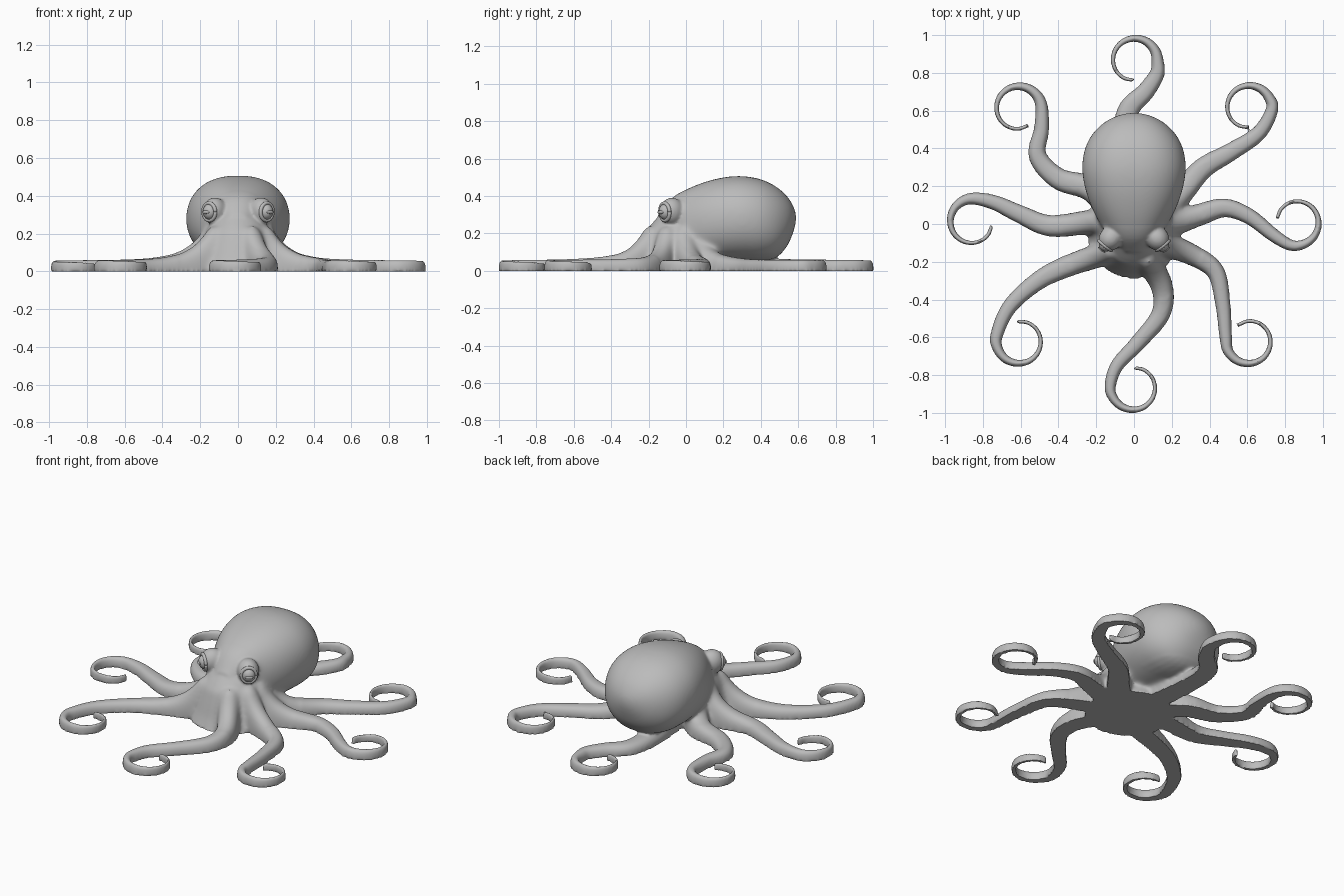
import bpy, bmesh, math
from mathutils import Vector

cube = bpy.data.objects.get("Cube")
if cube:
    bpy.data.objects.remove(cube)

grey = bpy.data.materials.new("plain grey")
grey.use_nodes = True
grey.diffuse_color = (0.5, 0.5, 0.5, 1)
grey.node_tree.nodes["Principled BSDF"].inputs["Base Color"].default_value = (0.5, 0.5, 0.5, 1)


def finish(bm, name):
    """Turn a bmesh into a smooth grey object."""
    bmesh.ops.recalc_face_normals(bm, faces=bm.faces)
    mesh = bpy.data.meshes.new(name)
    bm.to_mesh(mesh)
    bm.free()
    mesh.materials.append(grey)
    mesh.shade_smooth()
    obj = bpy.data.objects.new(name, mesh)
    bpy.context.collection.objects.link(obj)
    return obj


def loft(bm, rings):
    """Skin closed rings of points and cap both ends."""
    loops = [[bm.verts.new(p) for p in ring] for ring in rings]
    n = len(loops[0])
    for a, b in zip(loops, loops[1:]):
        for i in range(n):
            j = (i + 1) % n
            bm.faces.new((a[i], a[j], b[j], b[i]))
    bm.faces.new(loops[0])
    bm.faces.new(loops[-1])


def spline(pts, steps):
    """Catmull-Rom curve through the points."""
    p = [pts[0] * 2 - pts[1]] + pts + [pts[-1] * 2 - pts[-2]]
    out = []
    for a, b, c, d in zip(p, p[1:], p[2:], p[3:]):
        for k in range(steps):
            t = k / steps
            out.append((b * 2 + (c - a) * t + (a * 2 - b * 5 + c * 4 - d) * t * t
                        + (b * 3 - a - c * 3 + d) * t ** 3) / 2)
    return out + [pts[-1]]


def power(v, e):
    return math.copysign(abs(v) ** e, v)


HUB = Vector((0, -0.05))
bm = bmesh.new()

# Mantle: sections along y as (y, half width, top, bottom)
mantle = [(-0.15, 0.07, 0.30, 0.12), (-0.08, 0.13, 0.385, 0.06), (0, 0.18, 0.435, 0.05),
          (0.1, 0.23, 0.475, 0.05), (0.2, 0.262, 0.5, 0.05), (0.3, 0.275, 0.507, 0.05),
          (0.4, 0.26, 0.49, 0.05), (0.48, 0.218, 0.452, 0.07), (0.54, 0.155, 0.40, 0.13),
          (0.575, 0.085, 0.345, 0.21), (0.59, 0.02, 0.30, 0.27)]
rings = []
for s in spline([Vector(m) for m in mantle], 4):
    y, w, top, low = s
    ring = []
    for i in range(40):
        a = math.tau * i / 40
        ring.append((w * power(math.cos(a), 0.85), y,
                     (top + low) / 2 + (top - low) / 2 * power(math.sin(a), 0.95)))
    rings.append(ring)
loft(bm, rings)

# Neck flaring down into the web: (z, radius, centre y)
neck = [(0, 0.25, -0.04), (0.06, 0.225, -0.04), (0.13, 0.195, -0.05),
        (0.21, 0.17, -0.05), (0.3, 0.13, -0.01), (0.36, 0.09, 0.03)]
loft(bm, [[(r * math.cos(math.tau * i / 40), c + r * math.sin(math.tau * i / 40), z)
           for i in range(40)] for z, r, c in neck])

# Arms: path points, then curl (centre x, y, start and end degrees)
arms = [
    ([(0.08, -0.2), (0.15, -0.34), (0.14, -0.48), (0.02, -0.63), (-0.09, -0.75)], (0, -0.865, 178, 450)),
    ([(0.14, -0.1), (0.3, -0.16), (0.43, -0.25), (0.47, -0.42)], (0.61, -0.62, 170, 487)),
    ([(-0.12, -0.14), (-0.37, -0.23), (-0.52, -0.31), (-0.66, -0.44)], (-0.605, -0.62, 165, 460)),
    ([(-0.2, 0.01), (-0.44, -0.01), (-0.6, 0.05), (-0.73, 0.11)], (-0.855, 0.01, 80, 350)),
    ([(-0.22, 0.18), (-0.4, 0.24), (-0.51, 0.36), (-0.49, 0.5)], (-0.615, 0.61, 5, 303)),
    ([(-0.05, 0.42), (-0.03, 0.6), (0.06, 0.7), (0.12, 0.79)], (0, 0.865, -5, 270)),
    ([(0.22, 0.13), (0.36, 0.29), (0.51, 0.38), (0.66, 0.48)], (0.605, 0.615, -5, 272)),
    ([(0.2, 0), (0.35, 0.05), (0.48, 0.085), (0.61, 0.04), (0.74, -0.06)], (0.86, 0.01, 255, 530)),
]
for points, (cx, cy, start, end) in arms:
    path = [HUB.lerp(Vector(points[0]), 0.3)] + [Vector(p) for p in points]
    for k in range(10):
        a = math.radians(start + (end - start) * k / 9)
        r = 0.126 - 0.022 * k / 9
        path.append(Vector((cx + r * math.cos(a), cy + r * math.sin(a))))
    path = spline(path, 8)
    rings = []
    for i, p in enumerate(path):
        t = i / (len(path) - 1)
        tangent = path[min(i + 1, len(path) - 1)] - path[max(i - 1, 0)]
        side = Vector((-tangent.y, tangent.x)).normalized()
        # the curl takes up most samples, so taper faster at the start
        w = 0.01 + 0.068 * (1 - t) ** 2.4
        dist = (p - HUB).length
        h = min(0.06 - 0.018 * t ** 3 + 0.09 * math.exp((0.25 - dist) / 0.1), 0.24)
        ring = []
        for j in range(17):
            a = math.pi * j / 16
            q = p + side * w * power(math.cos(a), 0.8)
            ring.append((q.x, q.y, h * math.sin(a) ** 0.7))
        rings.append(ring)
    loft(bm, rings)


def eye_frame(s):
    """Centre and rotation of an eye, with local z looking outward."""
    look = Vector((0.62 * s, -0.78, -0.06))
    return Vector((0.122 * s, -0.075, 0.318)), look.to_track_quat('Z', 'Y')


# Eye bulges
for s in (-1, 1):
    centre, turn = eye_frame(s)
    ball = bmesh.ops.create_icosphere(bm, subdivisions=4, radius=1)["verts"]
    for v in ball:
        v.co = centre + turn @ Vector((v.co.x * 0.062, v.co.y * 0.073, v.co.z * 0.07))

# Fuse everything into one skin
rough = finish(bm, "rough_body")
remesh = rough.modifiers.new("fuse", 'REMESH')
remesh.mode = 'VOXEL'
remesh.voxel_size = 0.008
fused = bpy.data.meshes.new_from_object(
    rough.evaluated_get(bpy.context.evaluated_depsgraph_get()))
bpy.data.objects.remove(rough)
bm = bmesh.new()
bm.from_mesh(fused)

# Soften the joins near the body strongly, the arms lightly
upper = [v for v in bm.verts if v.co.z > 0.012]
joins = [v for v in upper if (v.co.xy - HUB).length < 0.38 or (v.co.z > 0.1)]
joins = [v for v in joins if v.co.y > -0.02 or v.co.z < 0.24]
for group, times in ((joins, 25), (upper, 4)):
    for _ in range(times):
        bmesh.ops.smooth_vert(bm, verts=group, factor=0.5,
                              use_axis_x=True, use_axis_y=True, use_axis_z=True)
body = finish(bm, "body_and_arms")
bpy.context.view_layer.objects.active = body
body.select_set(True)
bpy.ops.object.shade_smooth_by_angle(angle=math.radians(50))

# Eyelids, eyeballs and slit pupils
for s, label in ((1, "left"), (-1, "right")):
    centre, turn = eye_frame(s)
    bm = bmesh.new()
    rim = []
    for i in range(33):
        a = math.tau * i / 32
        rim.append([centre + turn @ Vector(((0.041 + 0.01 * math.cos(b)) * math.cos(a),
                                            (0.046 + 0.01 * math.cos(b)) * math.sin(a),
                                            0.049 + 0.01 * math.sin(b)))
                    for b in [math.tau * j / 12 for j in range(12)]])
    loft(bm, rim)
    finish(bm, label + "_eyelid")
    for part, size, depth in (("eyeball", (0.037, 0.041, 0.033), 0.047),
                              ("pupil", (0.024, 0.009, 0.006), 0.079)):
        bm = bmesh.new()
        bmesh.ops.create_uvsphere(bm, u_segments=24, v_segments=16, radius=1)
        for v in bm.verts:
            v.co = centre + turn @ Vector((v.co.x * size[0], v.co.y * size[1], v.co.z * size[2] + depth))
        finish(bm, label + "_" + part)
